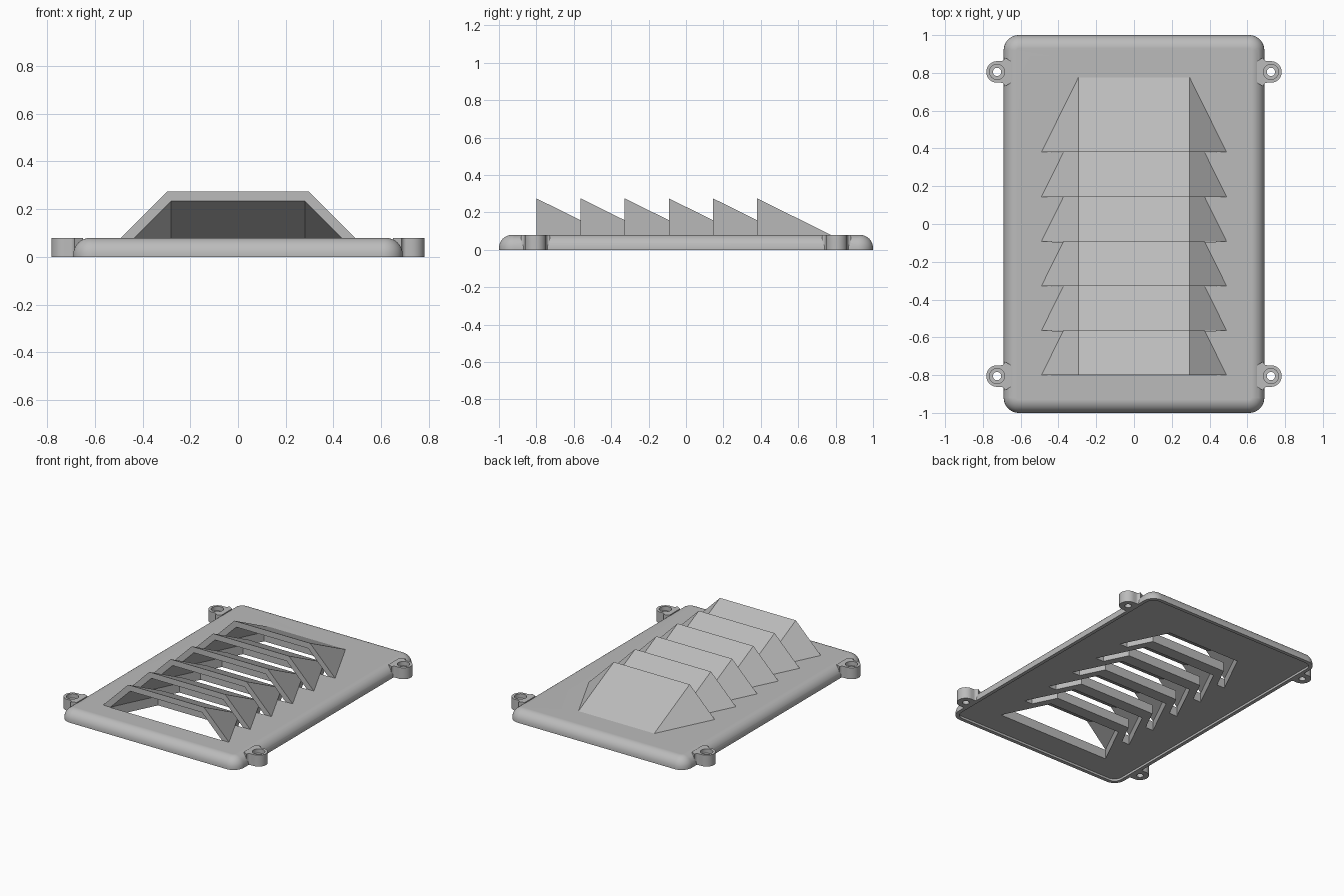
import bpy, bmesh
from math import cos, sin, pi, radians

if "Cube" in bpy.data.objects:
    bpy.data.objects.remove(bpy.data.objects["Cube"])

TOP = 0.08             # plate height
RECESS = 0.015         # depth of the hollow underside
SLOPE = 0.494          # fall of the hood roofs
PITCH = 0.236          # spacing of the louvres

grey = bpy.data.materials.new("grey plastic")
grey.use_nodes = True
colour = (0.5, 0.5, 0.5, 1)
grey.diffuse_color = colour
grey.node_tree.nodes["Principled BSDF"].inputs["Base Color"].default_value = colour


def finish(name, bm):
    bmesh.ops.recalc_face_normals(bm, faces=bm.faces)
    mesh = bpy.data.meshes.new(name)
    bm.to_mesh(mesh)
    bm.free()
    mesh.materials.append(grey)
    ob = bpy.data.objects.new(name, mesh)
    bpy.context.scene.collection.objects.link(ob)
    return ob


def loft(name, rings):
    """Skin a stack of equal rings and cap both ends."""
    bm = bmesh.new()
    loops = [[bm.verts.new(p) for p in ring] for ring in rings]
    n = len(loops[0])
    for a, b in zip(loops, loops[1:]):
        for i in range(n):
            j = (i + 1) % n
            bm.faces.new((a[i], a[j], b[j], b[i]))
    bm.faces.new(loops[0])
    bm.faces.new(loops[-1])
    return finish(name, bm)


def rounded_ring(hx, hy, r, z, steps=10):
    ring = []
    for k, (sx, sy) in enumerate(((1, 1), (-1, 1), (-1, -1), (1, -1))):
        for i in range(steps + 1):
            t = (k + i / steps) * pi / 2
            ring.append((sx * (hx - r) + r * cos(t), sy * (hy - r) + r * sin(t), z))
    return ring


def wedge(name, y, half, top, floor):
    """Hood with sloping roof, splayed sides and upright front, on a straight footing."""
    h = top - TOP
    back = y + h / SLOPE
    bm = bmesh.new()
    # footprint corners: front left, front right, back right, back left
    plan = ((-half - h, y), (half + h, y), (half, back), (-half, back))
    low = [bm.verts.new((*p, floor)) for p in plan]
    mid = [bm.verts.new((*p, TOP)) for p in plan]
    left, right = [bm.verts.new((x, y, top)) for x in (-half, half)]
    bm.faces.new(low)
    bm.faces.new((low[0], low[1], mid[1], right, left, mid[0]))
    for i in (1, 2, 3):
        j = (i + 1) % 4
        bm.faces.new((low[i], low[j], mid[j], mid[i]))
    bm.faces.new((left, right, mid[2], mid[3]))
    bm.faces.new((right, mid[1], mid[2]))
    bm.faces.new((left, mid[3], mid[0]))
    return finish(name, bm)


def disc(name, x, y, r, z0, z1):
    return loft(name, [[(x + r * cos(i * pi / 16), y + r * sin(i * pi / 16), z)
                        for i in range(32)] for z in (z0, z1)])


def lug(name, sx, sy):
    """Screw lug: round end, straight neck, flared root."""
    cx, r, flare, root = 0.725, 0.057, 0.02, 0.685
    end = [(cx + r * cos(t), r * sin(t)) for t in
           [radians(-90 + 10 * i) for i in range(19)]]
    side = [(root + flare - flare * sin(t), r + flare - flare * cos(t)) for t in
            [radians(15 * i) for i in range(7)]]
    side.append((0.65, r))
    pts = end + side + [(x, -y) for x, y in reversed(side)]
    return loft(name, [[(sx * x, sy * 0.805 + y, z) for x, y in pts] for z in (0, TOP)])


def combine(target, tool, op):
    mod = target.modifiers.new(op, 'BOOLEAN')
    mod.operation, mod.solver, mod.object = op, 'EXACT', tool
    bpy.context.view_layer.objects.active = target
    bpy.ops.object.modifier_apply(modifier=mod.name)
    bpy.data.objects.remove(tool)


# plate with rounded corners and rolled top edge
ROLL = 0.07
rings = [rounded_ring(0.69, 1, 0.08, 0)]
for i in range(9):
    t = i / 8 * pi / 2
    inset = ROLL * (1 - cos(t))
    rings.append(rounded_ring(0.69 - inset, 1 - inset, 0.08 - inset,
                              TOP - ROLL + ROLL * sin(t)))
cover = loft("vent_cover", rings)

# screw lugs with stepped holes
corners = [(sx, sy) for sx in (-1, 1) for sy in (-1, 1)]
for sx, sy in corners:
    combine(cover, lug("lug", sx, sy), 'UNION')
for sx, sy in corners:
    x, y = sx * 0.725, sy * 0.805
    combine(cover, disc("screw_hole", x, y, 0.022, -0.05, 0.2), 'DIFFERENCE')
    combine(cover, disc("counterbore", x, y, 0.04, 0.05, 0.2), 'DIFFERENCE')

# shallow recess underneath
combine(cover, loft("recess", [rounded_ring(0.665, 0.975, 0.055, z)
                               for z in (-0.02, RECESS)]), 'DIFFERENCE')

# louvres from back to front: each closed hood nests inside the one behind it
for i in reversed(range(6)):
    y = -0.8 + PITCH * i
    combine(cover, wedge("hood", y, 0.295, 0.275, RECESS), 'UNION')
    combine(cover, wedge("hollow", y - 0.002, 0.28, 0.235, -0.01), 'DIFFERENCE')

# smooth shading with sharp creases and flat large faces
bpy.ops.object.select_all(action='DESELECT')
cover.select_set(True)
bpy.context.view_layer.objects.active = cover
bpy.ops.object.shade_smooth_by_angle(angle=radians(20))
flatten = cover.modifiers.new("even_normals", 'WEIGHTED_NORMAL')
flatten.keep_sharp = True
